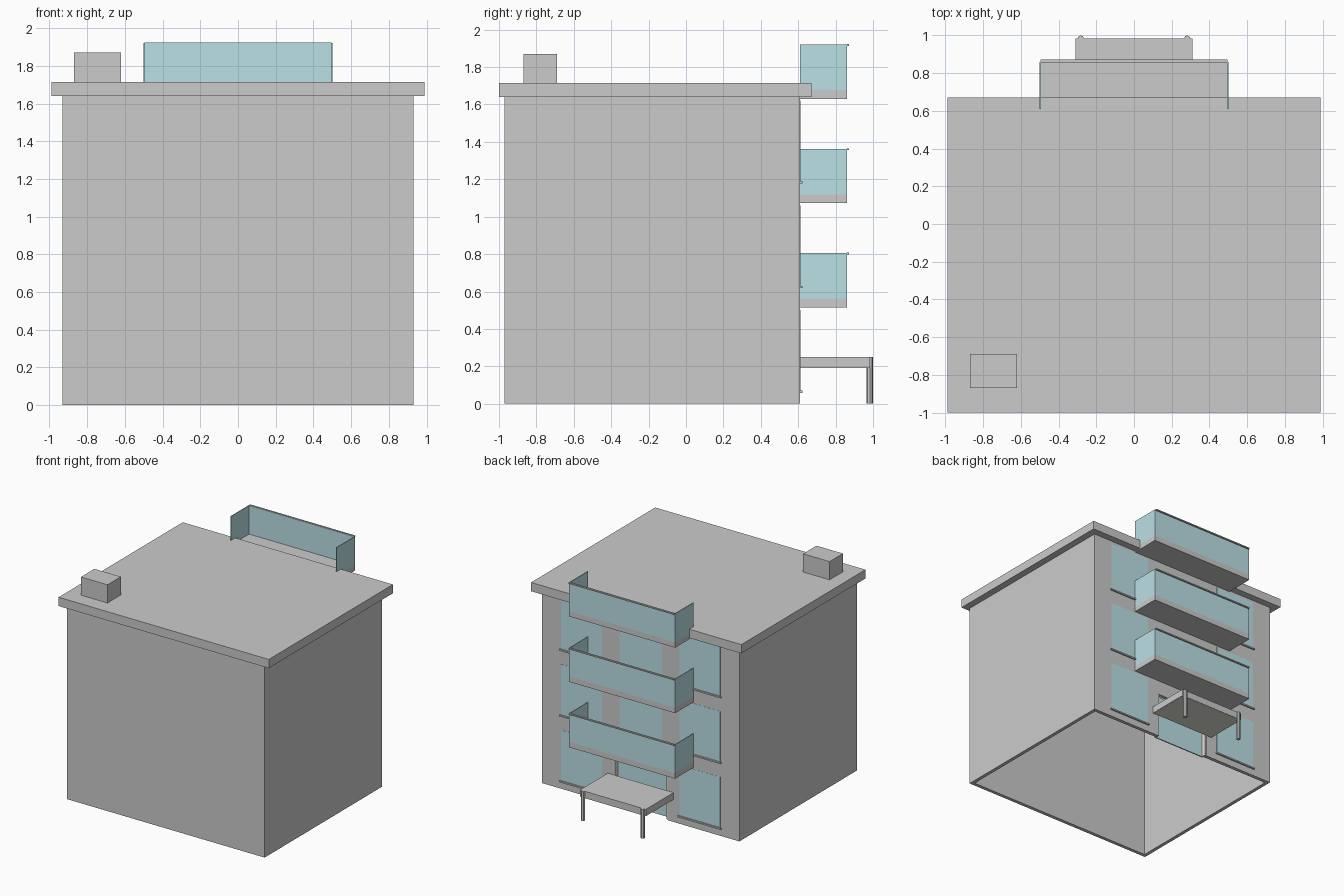
import bpy, bmesh
from mathutils import Vector

if "Cube" in bpy.data.objects:
    bpy.data.objects.remove(bpy.data.objects["Cube"])


def material(name, color):
    m = bpy.data.materials.new(name)
    m.diffuse_color = color
    m.use_nodes = True
    m.node_tree.nodes["Principled BSDF"].inputs["Base Color"].default_value = m.diffuse_color
    return m


GLASS = material("glass", (0.5, 0.75, 0.79, 1))
BEIGE = material("beige", (0.8, 0.79, 0.7, 1))


def finish(name, bm, mat=None):
    me = bpy.data.meshes.new(name)
    bm.to_mesh(me)
    bm.free()
    ob = bpy.data.objects.new(name, me)
    bpy.context.collection.objects.link(ob)
    if mat:
        me.materials.append(mat)
    return ob


def box(name, x0, x1, y0, y1, z0, z1, mat=None):
    bm = bmesh.new()
    bmesh.ops.create_cube(bm, size=1)
    bmesh.ops.scale(bm, verts=bm.verts, vec=(x1 - x0, y1 - y0, z1 - z0))
    bmesh.ops.translate(bm, verts=bm.verts,
                        vec=((x0 + x1) / 2, (y0 + y1) / 2, (z0 + z1) / 2))
    return finish(name, bm, mat)


def pair(name, x0, x1, *rest):
    """The same box on both sides of x = 0."""
    box(name + "_right", x0, x1, *rest)
    box(name + "_left", -x1, -x0, *rest)


W, F, B, H, T = 0.93, -0.97, 0.61, 1.64, 0.03   # half width, front, back, height, wall
DOOR_W, DOOR_H = 0.255, 0.39

# Hollow shell, open underneath, with a door opening in the back wall
box("front_wall", -W, W, F, F + T, 0, H)
pair("side_wall", W - T, W, F + T, B - T, 0, H)
pair("back_wall", DOOR_W, W, B - T, B, 0, H)
box("back_wall_over_door", -DOOR_W, DOOR_W, B - T, B, DOOR_H, H)

# Roof slab and chimney
box("roof", -0.99, 0.99, -1, 0.67, H, 1.715)
box("roof_box", -0.87, -0.62, -0.87, -0.69, 1.715, 1.87)

# Entrance: frame and glass set back in the opening
pair("door_frame", DOOR_W - 0.012, DOOR_W, B - 0.05, B - 0.002, 0.005, DOOR_H, BEIGE)
box("door_glass", -DOOR_W + 0.012, DOOR_W - 0.012, B - 0.05, B - 0.04, 0.005, DOOR_H, GLASS)

# Canopy, soffit and posts
box("canopy", -0.31, 0.31, B, 0.983, 0.192, 0.25)
box("canopy_soffit", -0.308, 0.308, B, 0.981, 0.19, 0.192, BEIGE)
for side, x in (("right", 0.282), ("left", -0.282)):
    bm = bmesh.new()
    bmesh.ops.create_cone(bm, cap_ends=True, segments=8, radius1=0.017,
                          radius2=0.017, depth=0.25)
    bmesh.ops.translate(bm, verts=bm.verts, vec=Vector((x, 0.983, 0.125)))
    finish("canopy_post_" + side, bm)

# Windows with sills on each of the three floors
for i in range(3):
    z = 0.56 * i
    pair(f"window_{i}", 0.365, 0.75, B - T - 0.001, B + 0.001, z + 0.07, z + 0.5, GLASS)
    pair(f"sill_{i}", 0.355, 0.76, B, B + 0.013, z + 0.058, z + 0.07)

# Balconies: slab, glass parapet, handrail and glazed door
for i in range(3):
    z = 0.515 + 0.5575 * i
    top = z + 0.29
    box(f"balcony_slab_{i}", -0.5, 0.5, B, 0.86, z, z + 0.047)
    pair(f"balcony_side_glass_{i}", 0.494, 0.5, B, 0.854, z + 0.047, top, GLASS)
    box(f"balcony_front_glass_{i}", -0.5, 0.5, 0.854, 0.86, z + 0.047, top, GLASS)
    box(f"handrail_{i}", -0.495, 0.495, 0.857, 0.872, top - 0.007, top + 0.003)
    if i < 2:
        box(f"balcony_door_{i}", -0.2, 0.2, B - T - 0.001, B + 0.001, z + 0.047, z + 0.43, GLASS)
